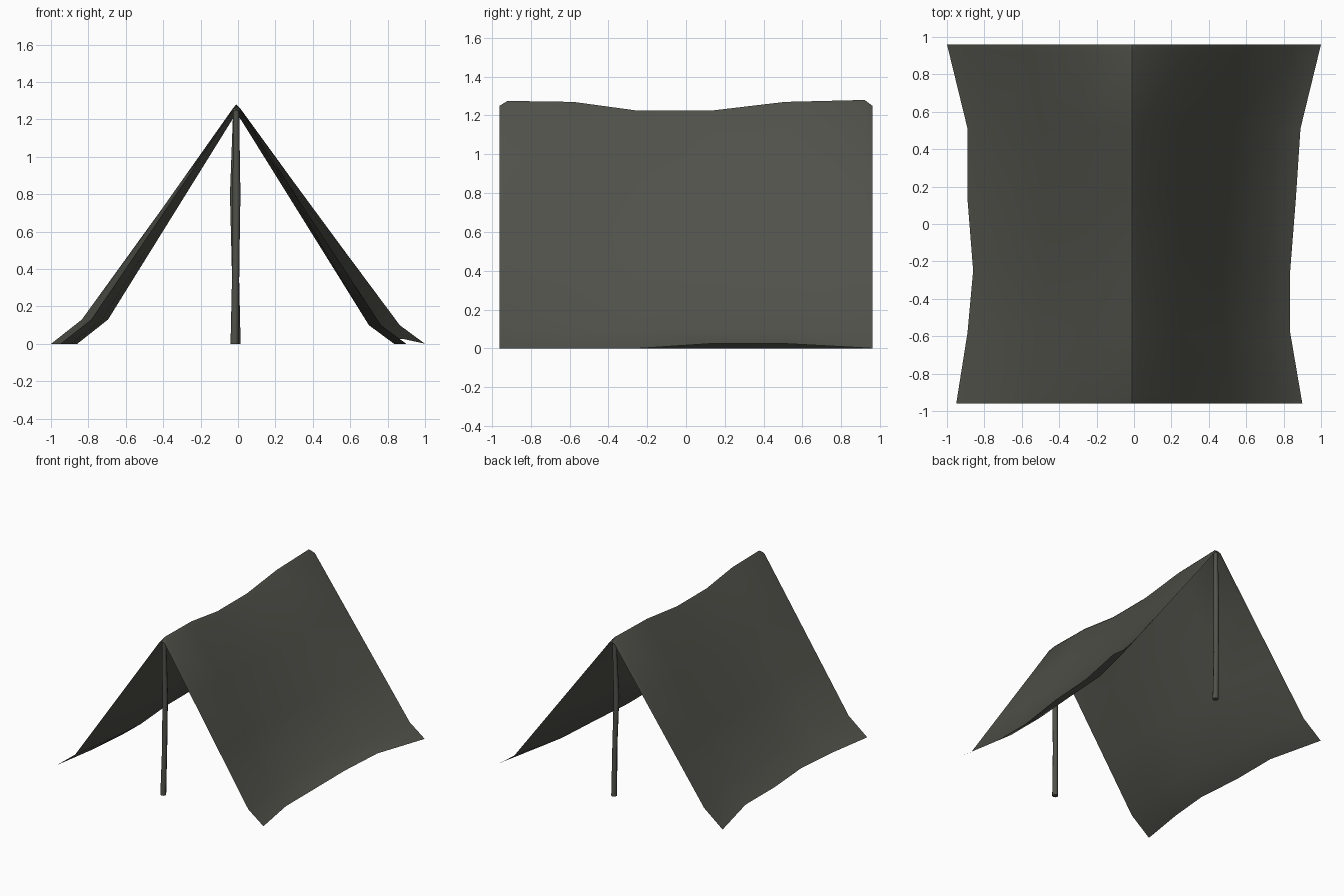
import bpy, bmesh, math
from mathutils import Vector

if "Cube" in bpy.data.objects:
    bpy.data.objects.remove(bpy.data.objects["Cube"])

olive = bpy.data.materials.new("dark olive canvas")
olive.diffuse_color = (0.083, 0.083, 0.070, 1)
olive.use_nodes = True
olive.node_tree.nodes["Principled BSDF"].inputs["Base Color"].default_value = olive.diffuse_color


def make_object(name, bm, angle):
    mesh = bpy.data.meshes.new(name)
    bm.to_mesh(mesh)
    bm.free()
    mesh.materials.append(olive)
    ob = bpy.data.objects.new(name, mesh)
    bpy.context.collection.objects.link(ob)
    bpy.ops.object.select_all(action='DESELECT')
    ob.select_set(True)
    bpy.context.view_layer.objects.active = ob
    bpy.ops.object.shade_smooth_by_angle(angle=math.radians(angle))
    return ob


# Canvas: one draped sheet; each row gives y, ridge height, left/right hem x, right hem lift
rows = [
    (-0.96, 1.25, -0.95, 0.90, 0.0),
    (-0.92, 1.275, -0.944, 0.893, 0.0),
    (-0.58, 1.27, -0.89, 0.835, 0.0),
    (-0.25, 1.225, -0.86, 0.835, 0.0),
    (0.13, 1.225, -0.89, 0.865, 0.025),
    (0.51, 1.27, -0.89, 0.89, 0.025),
    (0.92, 1.28, -0.99, 0.99, 0.003),
    (0.96, 1.25, -1.00, 1.00, 0.0),
]
bm = bmesh.new()
grid = []
for y, top, left, right, lift in rows:
    shoulder = top - (0.008 if abs(y) > 0.95 else 0.025)
    kink_l, kink_r = left + 0.165, right - 0.135
    profile = [(left, 0), (kink_l, 0.13)]
    profile += [(kink_l + (-0.03 - kink_l) * t, 0.13 + (shoulder - 0.13) * t)
                for t in (1 / 3, 2 / 3, 1)]
    profile += [(-0.01, top)]
    profile += [(0.015 + (kink_r - 0.015) * t, shoulder + (0.10 - shoulder) * t)
                for t in (0, 1 / 3, 2 / 3, 1)]
    profile += [(right, lift)]
    grid.append([bm.verts.new((x, y, z)) for x, z in profile])
for a, b in zip(grid, grid[1:]):
    for i in range(len(a) - 1):
        bm.faces.new((a[i], b[i], b[i + 1], a[i + 1]))
bmesh.ops.recalc_face_normals(bm, faces=bm.faces)
if sum(f.normal.z for f in bm.faces) < 0:
    bmesh.ops.reverse_faces(bm, faces=bm.faces)
make_object("canvas_sheet", bm, 60)


# Poles: slightly crooked branches of eight sides
def pole(name, y, path):
    bm = bmesh.new()
    rings = []
    for x, dy, z, r in path:
        rings.append([bm.verts.new((x + r * math.cos(k * math.pi / 4),
                                    y + dy + r * math.sin(k * math.pi / 4), z))
                      for k in range(8)])
    for a, b in zip(rings, rings[1:]):
        for k in range(8):
            bm.faces.new((a[k], a[(k + 1) % 8], b[(k + 1) % 8], b[k]))
    bm.faces.new(rings[0][::-1])
    bm.faces.new(rings[-1])
    make_object(name, bm, 50)


pole("front_pole", -0.93, [(-0.018, 0, 0, 0.022), (-0.012, 0.01, 0.4, 0.019),
                           (-0.008, 0.01, 0.8, 0.021), (-0.01, 0, 1.25, 0.016)])
pole("back_pole", 0.93, [(-0.008, 0, 0, 0.022), (-0.014, 0, 0.4, 0.019),
                         (-0.022, -0.01, 0.8, 0.021), (-0.01, 0, 1.25, 0.016)])
